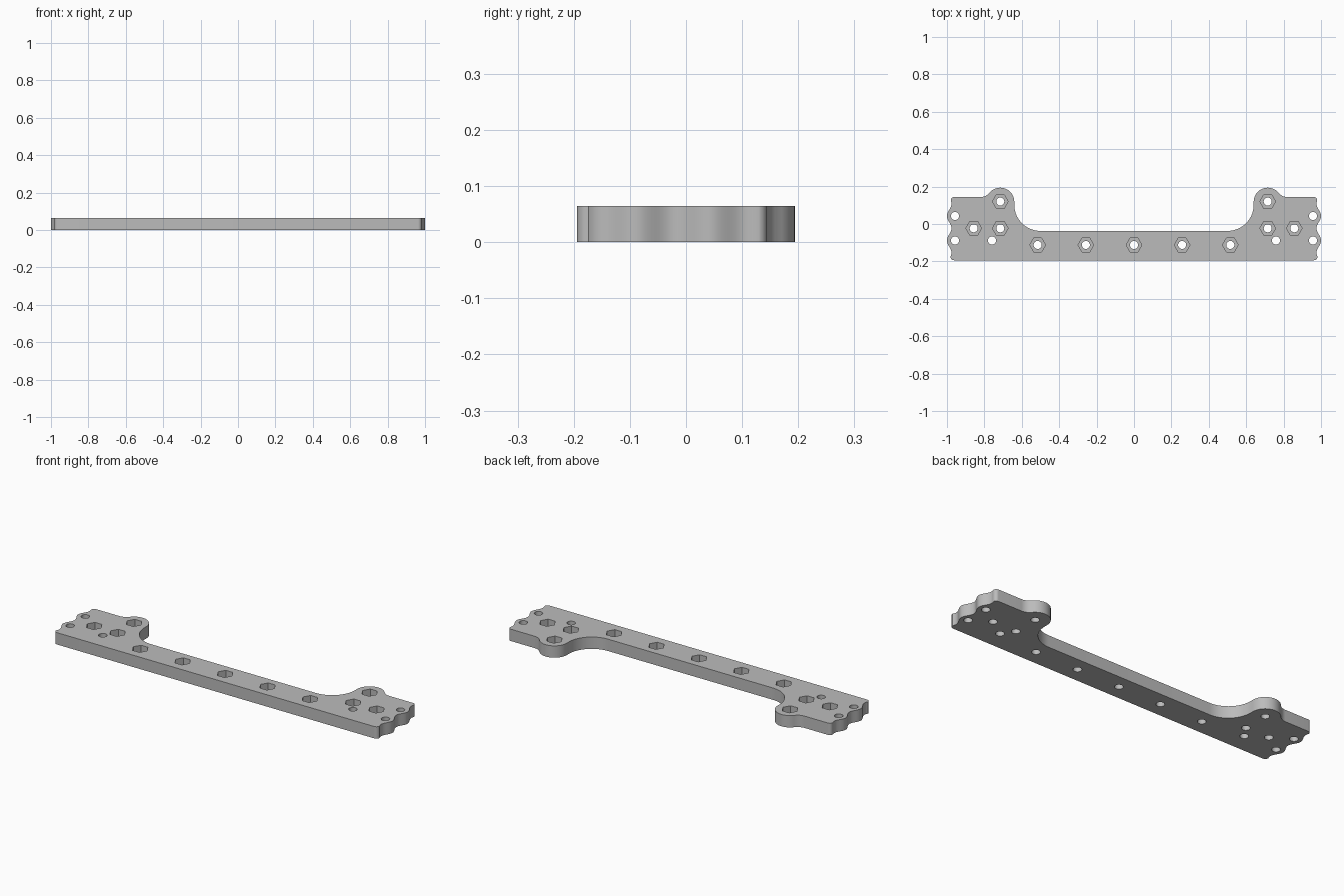
import bpy, bmesh, math

if "Cube" in bpy.data.objects:
    bpy.data.objects.remove(bpy.data.objects["Cube"])

THICK = 0.065      # plate thickness
POCKET_Z = 0.026   # floor of the nut pockets

grey = bpy.data.materials.new("plain_grey")
grey.diffuse_color = (0.5, 0.5, 0.5, 1)
grey.use_nodes = True
grey.node_tree.nodes["Principled BSDF"].inputs["Base Color"].default_value = grey.diffuse_color


def arc(cx, cy, r, a0, a1, n):
    """Points on an arc, angles in degrees."""
    angles = [math.radians(a0 + (a1 - a0) * i / n) for i in range(n + 1)]
    return [(cx + r * math.cos(a), cy + r * math.sin(a)) for a in angles]


def new_object(name, bm):
    bmesh.ops.recalc_face_normals(bm, faces=bm.faces)
    mesh = bpy.data.meshes.new(name)
    bm.to_mesh(mesh)
    bm.free()
    obj = bpy.data.objects.new(name, mesh)
    bpy.context.collection.objects.link(obj)
    mesh.materials.append(grey)
    return obj


def prism(bm, points, z0, z1):
    """Add a closed prism over a 2D outline."""
    face = bm.faces.new([bm.verts.new((x, y, z0)) for x, y in points])
    ext = bmesh.ops.extrude_face_region(bm, geom=[face], use_keep_orig=True)
    verts = [g for g in ext["geom"] if isinstance(g, bmesh.types.BMVert)]
    bmesh.ops.translate(bm, verts=verts, vec=(0, 0, z1 - z0))


def cutter(name, centres, r, sides, z0, z1):
    bm = bmesh.new()
    for cx, cy in centres:
        prism(bm, arc(cx, cy, r, 0, 360, sides)[:-1], z0, z1)
    obj = new_object(name, bm)
    obj.hide_render = True
    return obj


# Right half of the outline: inner fillet, rounded ear, blend to shoulder
half = arc(0.50, 0.103, 0.14, 270, 360, 20)
half += arc(0.715, 0.119, 0.075, 180, 38.2, 26)
half += arc(0.82, 0.2026, 0.0586, 218.2, 270, 10)[1:]
# Shoulder corner, scalloped end, bottom corner
half += arc(0.962, 0.126, 0.018, 90, 10, 6)
for i in range(49):
    y = 0.118 - 0.286 * i / 48
    half.append((0.988 + 0.012 * math.cos(2 * math.pi * (y - 0.043) / 0.131), y))
half += arc(0.962, -0.174, 0.020, 0, -90, 6)

# Plate: mirrored outline, extruded
outline = half + [(-x, y) for x, y in reversed(half)]
bm = bmesh.new()
prism(bm, outline, 0, THICK)
plate = new_object("mounting_plate", bm)

# Hole positions, mirrored left to right
nut_spots = [(x, -0.112) for x in (-0.515, -0.2575, 0, 0.2575, 0.515)]
pin_spots = []
for s in (-1, 1):
    nut_spots += [(s * x, y) for x, y in ((0.715, 0.12), (0.715, -0.023), (0.857, -0.023))]
    pin_spots += [(s * x, y) for x, y in ((0.957, 0.043), (0.957, -0.088), (0.759, -0.088))]

# Hexagonal nut pockets from above, round holes all the way through
cutters = [
    cutter("nut_pocket_cutter", nut_spots, 0.042, 6, POCKET_Z, THICK + 0.05),
    cutter("round_hole_cutter", nut_spots + pin_spots, 0.0215, 32, -0.05, THICK + 0.05),
]
bpy.context.view_layer.objects.active = plate
plate.select_set(True)
for c in cutters:
    mod = plate.modifiers.new(c.name, "BOOLEAN")
    mod.operation = "DIFFERENCE"
    mod.solver = "EXACT"
    mod.object = c
    bpy.ops.object.modifier_apply(modifier=mod.name)
for c in cutters:
    bpy.data.objects.remove(c)

# Smooth curved walls, crisp rims
bpy.ops.object.shade_smooth_by_angle(angle=math.radians(30))
